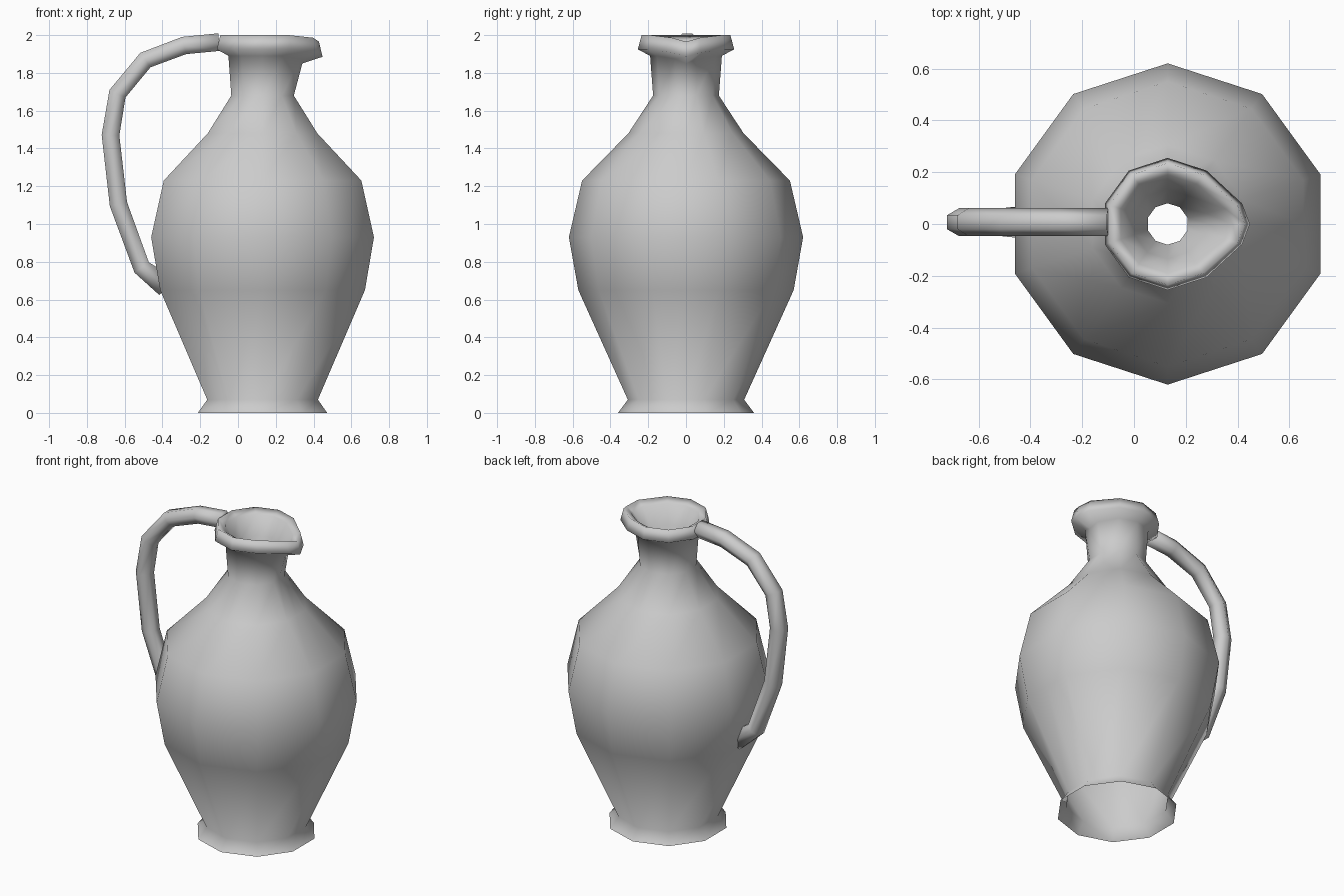
import bpy
import bmesh
from math import cos, sin, pi, radians
from mathutils import Vector

if "Cube" in bpy.data.objects:
    bpy.data.objects.remove(bpy.data.objects["Cube"], do_unlink=True)

# One plain clay colour
clay = bpy.data.materials.new("grey clay")
clay.use_nodes = True
clay.diffuse_color = (0.6, 0.6, 0.6, 1)
clay.node_tree.nodes["Principled BSDF"].inputs["Base Color"].default_value = (0.6, 0.6, 0.6, 1)

AXIS_X = 0.13


def loft(name, rings, caps=False):
    """Skin a list of equal-length point rings into a smooth object."""
    bm = bmesh.new()
    loops = [[bm.verts.new(p) for p in ring] for ring in rings]
    n = len(loops[0])
    for low, high in zip(loops, loops[1:]):
        for i in range(n):
            j = (i + 1) % n
            bm.faces.new((low[i], low[j], high[j], high[i]))
    if caps:
        bm.faces.new(list(reversed(loops[0])))
        bm.faces.new(loops[-1])
        bmesh.ops.recalc_face_normals(bm, faces=bm.faces)
    for face in bm.faces:
        face.smooth = True
    mesh = bpy.data.meshes.new(name)
    bm.to_mesh(mesh)
    bm.free()
    mesh.materials.append(clay)
    obj = bpy.data.objects.new(name, mesh)
    bpy.context.collection.objects.link(obj)
    return obj


def jug_ring(radius, z, pull=0, drop=0):
    """Ten-sided ring with an extra point at the spout, pulled out and down."""
    flat = radius * cos(radians(18))
    ring = [(AXIS_X + flat + pull, 0, z - drop)]
    for k in range(10):
        a = radians(18 + 36 * k)
        x, y, h = AXIS_X + radius * cos(a), radius * sin(a), z
        if k in (0, 9):
            x, h = x + pull * 0.6, h - drop * 0.4
        ring.append((x, y, h))
    return ring


# Jug wall: foot, belly, neck, lip, then down into the throat
profile = [
    (0.36, 0.0), (0.308, 0.07), (0.57, 0.65), (0.62, 0.93), (0.55, 1.23),
    (0.305, 1.48), (0.174, 1.68), (0.19, 1.89, 0.03, 0.04),
    (0.255, 1.925, 0.075, 0.04), (0.235, 2.0, 0.075, 0.035),
    (0.19, 1.975, 0.07, 0.035), (0.135, 1.86, 0.03, 0.02), (0.08, 1.7),
]
loft("jug_body", [jug_ring(*p) for p in profile])

# Handle: hexagonal tube swept from the lip to the belly
path = [Vector((x, 0.007, z)) for x, z in (
    (-0.10, 1.963), (-0.285, 1.945), (-0.49, 1.868), (-0.638, 1.69),
    (-0.675, 1.47), (-0.633, 1.105), (-0.51, 0.77), (-0.38, 0.67))]
side = Vector((0, 1, 0))
rings = []
for i, p in enumerate(path):
    before = (p - path[max(i - 1, 0)]).normalized()
    after = (path[min(i + 1, len(path) - 1)] - p).normalized()
    tangent = (before + after).normalized()
    across = tangent.cross(side)
    radius = 0.068 if i == len(path) - 1 else 0.054
    rings.append([p + radius * (side * cos(k * pi / 3) + across * sin(k * pi / 3))
                  for k in range(6)])
loft("handle", rings, caps=True)
